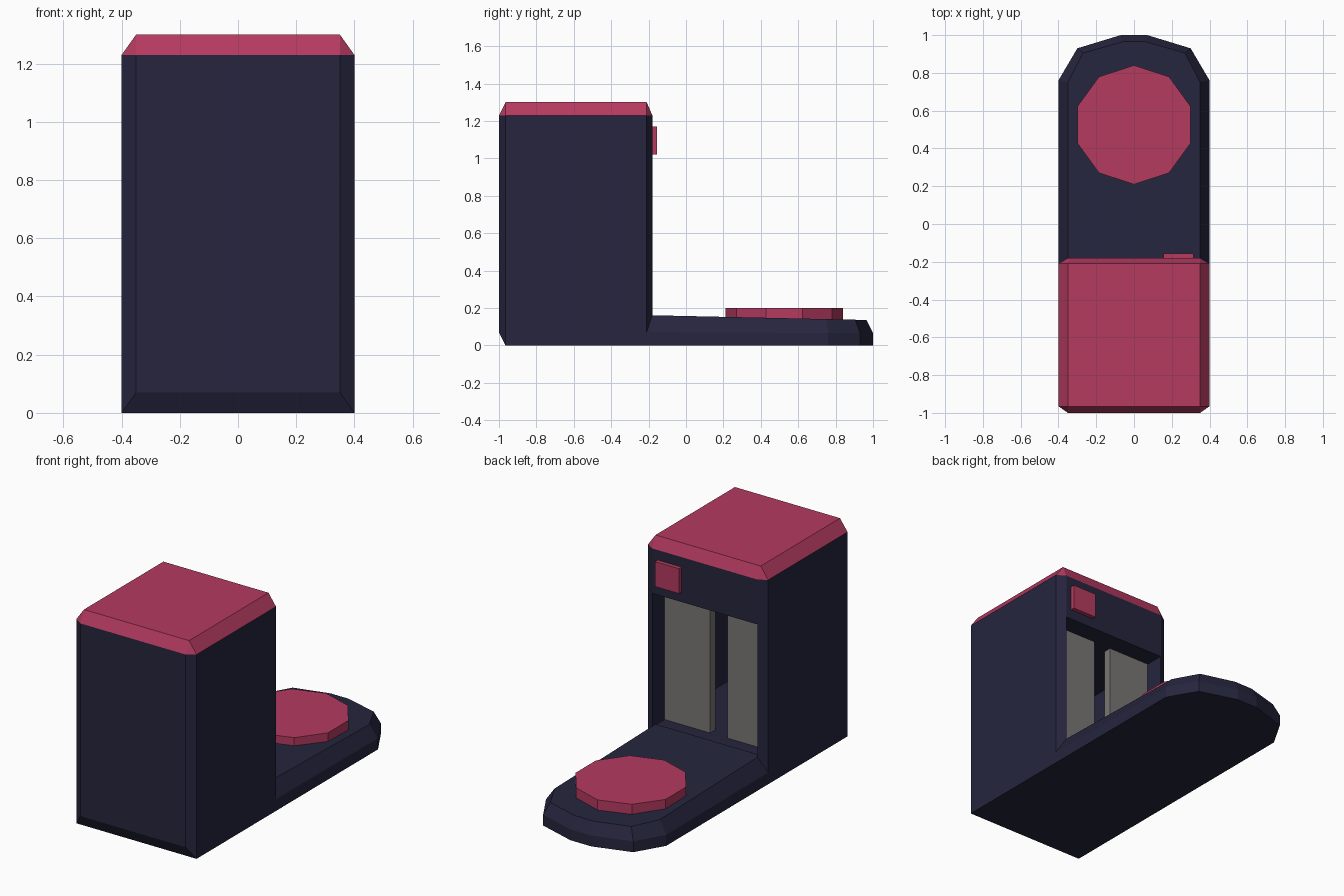
import bpy, bmesh, math

if "Cube" in bpy.data.objects:
    bpy.data.objects.remove(bpy.data.objects["Cube"])


def material(name, rgb):
    m = bpy.data.materials.new(name)
    m.diffuse_color = (*rgb, 1)
    m.use_nodes = True
    m.node_tree.nodes["Principled BSDF"].inputs["Base Color"].default_value = m.diffuse_color
    return m


NAVY = material("navy", (0.019, 0.0185, 0.048))
PINK = material("raspberry", (0.46, 0.043, 0.117))
GREY = material("warm grey", (0.195, 0.185, 0.178))


def finish(name, bm, *mats):
    bmesh.ops.remove_doubles(bm, verts=bm.verts, dist=1e-4)
    bmesh.ops.recalc_face_normals(bm, faces=bm.faces)
    me = bpy.data.meshes.new(name)
    bm.to_mesh(me)
    bm.free()
    for m in mats:
        me.materials.append(m)
    ob = bpy.data.objects.new(name, me)
    bpy.context.collection.objects.link(ob)
    return ob


def loft(name, rings, *mats):
    """Skin a stack of equal-length point rings and cap both ends."""
    bm = bmesh.new()
    rows = [[bm.verts.new(p) for p in r] for r in rings]
    n = len(rows[0])
    for a, b in zip(rows, rows[1:]):
        for i in range(n):
            j = (i + 1) % n
            bm.faces.new((a[i], a[j], b[j], b[i]))
    bm.faces.new(rows[0][::-1])
    bm.faces.new(rows[-1])
    bmesh.ops.dissolve_degenerate(bm, dist=1e-4, edges=bm.edges)
    return finish(name, bm, *mats)


def box(name, x0, x1, y0, y1, z0, z1, *mats):
    base = [(x0, y0), (x1, y0), (x1, y1), (x0, y1)]
    return loft(name, [[(x, y, z) for x, y in base] for z in (z0, z1)], *mats)


def mirrored(half):
    """Complete a right-hand outline across x = 0."""
    return half + [(-x, y) for x, y in reversed(half)]


# Tower: octagonal section with bevelled top and front foot
X, XI, F, FI, B, BI = 0.4, 0.35, -1.0, -0.965, -0.18, -0.21
section = mirrored([(XI, F), (X, FI), (X, BI), (XI, B)])
foot = mirrored([(X, FI), (X, FI), (X, BI), (XI, B)])
roof = mirrored([(XI, FI), (XI, FI), (XI, BI), (XI, BI)])
tower = loft("tower", [[(x, y, z) for x, y in o] for o, z in
                       ((foot, 0), (section, 0.07), (section, 1.23), (roof, 1.3))],
             NAVY, PINK)
for f in tower.data.polygons:
    f.material_index = int(f.center.z > 1.235)

# Hollow doorway chamber in the rear of the tower
cutter = box("chamber_cutter", -0.349, 0.349, -0.95, 0.0, 0.157, 0.96, NAVY)
cutter.hide_render = True
mod = tower.modifiers.new("chamber", 'BOOLEAN')
mod.operation = 'DIFFERENCE'
mod.solver = 'EXACT'
mod.object = cutter
bpy.context.view_layer.objects.active = tower
bpy.ops.object.modifier_apply(modifier=mod.name)
bpy.data.objects.remove(cutter)

# Sliding doors, left slightly ajar
box("door_right", 0.046, 0.349, -0.345, -0.295, 0.155, 0.96, GREY)
box("door_left", -0.349, -0.07, -0.345, -0.295, 0.155, 0.96, GREY)

# Platform: rounded end, sloping top and bevelled rim
outer = mirrored([(X, BI), (X, 0.76), (0.3, 0.93), (0.07, 1.0)])
inner = mirrored([(XI, BI), (XI, 0.75), (0.27, 0.905), (0.06, 0.965)])
loft("platform", [[(x, y, 0) for x, y in outer],
                  [(x, y, 0.07 - 0.005 * y) for x, y in outer],
                  [(x, y, 0.157 - 0.022 * y) for x, y in inner]], NAVY)

# Ten-sided landing pad
pad = [(0.315 * math.sin(i * math.pi / 5), 0.525 + 0.315 * math.cos(i * math.pi / 5))
       for i in range(10)]
loft("landing_pad", [[(x, y, z) for x, y in pad] for z in (0.12, 0.2)], PINK)

# Call button plate beside the doorway
box("call_button", 0.155, 0.315, -0.2, -0.155, 1.02, 1.17, PINK)
